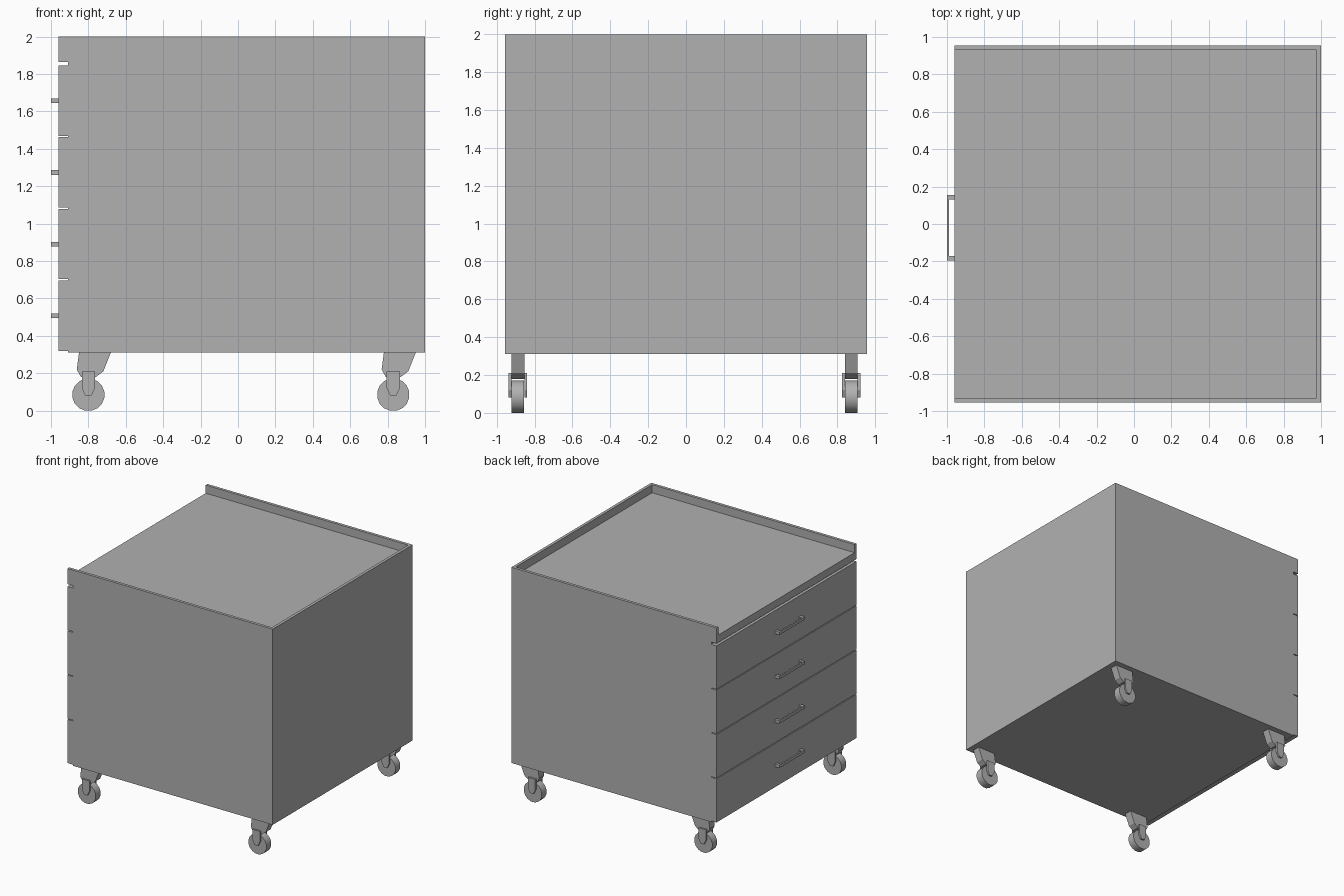
import bpy, bmesh, math
from mathutils import Vector

cube = bpy.data.objects.get("Cube")
if cube:
    bpy.data.objects.remove(cube, do_unlink=True)

grey = bpy.data.materials.new("cabinet_grey")
grey.use_nodes = True
colour = (0.44, 0.44, 0.44, 1)
grey.diffuse_color = colour
grey.node_tree.nodes["Principled BSDF"].inputs["Base Color"].default_value = colour


def extrude(name, outline, low, high, axis="y"):
    """Prism from a closed outline: (x, z) swept along y, or (x, y) along z."""
    place = (lambda a, b, d: (a, d, b)) if axis == "y" else (lambda a, b, d: (a, b, d))
    bm = bmesh.new()
    face = bm.faces.new([bm.verts.new(place(a, b, low)) for a, b in outline])
    new = bmesh.ops.extrude_face_region(bm, geom=[face])["geom"]
    shift = Vector(place(0, 0, high - low))
    bmesh.ops.translate(bm, vec=shift, verts=[v for v in new if isinstance(v, bmesh.types.BMVert)])
    bmesh.ops.recalc_face_normals(bm, faces=bm.faces)
    mesh = bpy.data.meshes.new(name)
    bm.to_mesh(mesh)
    bm.free()
    mesh.materials.append(grey)
    obj = bpy.data.objects.new(name, mesh)
    bpy.context.collection.objects.link(obj)
    return obj


def box(name, x, y, z):
    return extrude(name, [(x[0], z[0]), (x[1], z[0]), (x[1], z[1]), (x[0], z[1])], *y)


FRONT, DOOR, SIDE = -0.91, -0.96, 0.955

# Cabinet body with an overhanging top lip
body = extrude("cabinet_body", [(FRONT, 0.31), (1, 0.31), (1, 2), (DOOR, 2),
                                (DOOR, 1.865), (FRONT, 1.865)], -SIDE, SIDE)

# Tray recess in the top, open above the drawers
cutter = box("tray_cutter", (-1.2, 0.975), (-0.93, 0.93), (1.93, 2.2))
cutter.hide_render = True
cut = body.modifiers.new("tray", "BOOLEAN")
cut.operation, cut.solver, cut.object = "DIFFERENCE", "EXACT", cutter
bpy.context.view_layer.objects.active = body
bpy.ops.object.modifier_apply(modifier=cut.name)
bpy.data.objects.remove(cutter, do_unlink=True)

# Four drawer fronts, each with a bracket-shaped pull
for i in range(4):
    base = 0.32 + i * 0.383
    box(f"drawer_front_{i + 1}", (DOOR, FRONT), (-SIDE, SIDE), (base, base + 0.376))
    pull = [(DOOR, -0.195), (-1, -0.195), (-1, 0.155), (DOOR, 0.155),
            (DOOR, 0.13), (-0.988, 0.13), (-0.988, -0.17), (DOOR, -0.17)]
    extrude(f"drawer_handle_{i + 1}", pull, base + 0.175, base + 0.2, "z")

# Casters: slanted bracket, fork and wheel
bracket = [(-0.05, 0.31), (-0.062, 0.22), (-0.04, 0.18), (0.04, 0.18), (0.08, 0.21), (0.12, 0.31)]
cheek = [(-0.035, 0.21), (-0.035, 0.12), (-0.016, 0.08), (0.016, 0.08), (0.035, 0.12), (0.035, 0.21)]


def caster(label, cx, cy):
    def part(name, outline, low, high):
        return extrude(f"{label}_{name}", [(cx + x, z) for x, z in outline], cy + low, cy + high)

    part("caster_bracket", bracket, -0.034, 0.034)
    part("fork_inner_cheek", cheek, 0.034, 0.049)
    part("fork_outer_cheek", cheek, -0.049, -0.034)
    part("fork_bridge", [(-0.035, 0.18), (0.035, 0.18), (0.035, 0.21), (-0.035, 0.21)], -0.034, 0.034)
    steps = [math.tau * (k + 0.5) / 16 for k in range(16)]
    wheel = part("caster_wheel", [(0.087 * math.cos(a), 0.09 + 0.087 * math.sin(a)) for a in steps],
                 -0.033, 0.033)
    # Smooth tread, crisp rims
    bpy.ops.object.select_all(action="DESELECT")
    wheel.select_set(True)
    bpy.context.view_layer.objects.active = wheel
    bpy.ops.object.shade_smooth_by_angle(angle=math.radians(40))


for x_name, cx in (("drawer_side", -0.80), ("rear", 0.83)):
    for y_name, cy in (("right", -0.888), ("left", 0.873)):
        caster(f"{x_name}_{y_name}", cx, cy)

# Rest the wheels on the ground
low = min(v.co.z for o in bpy.context.scene.objects if o.type == "MESH" and "wheel" in o.name
          for v in o.data.vertices)
for o in bpy.context.scene.objects:
    if o.type == "MESH" and "wheel" in o.name:
        o.location.z = -low
